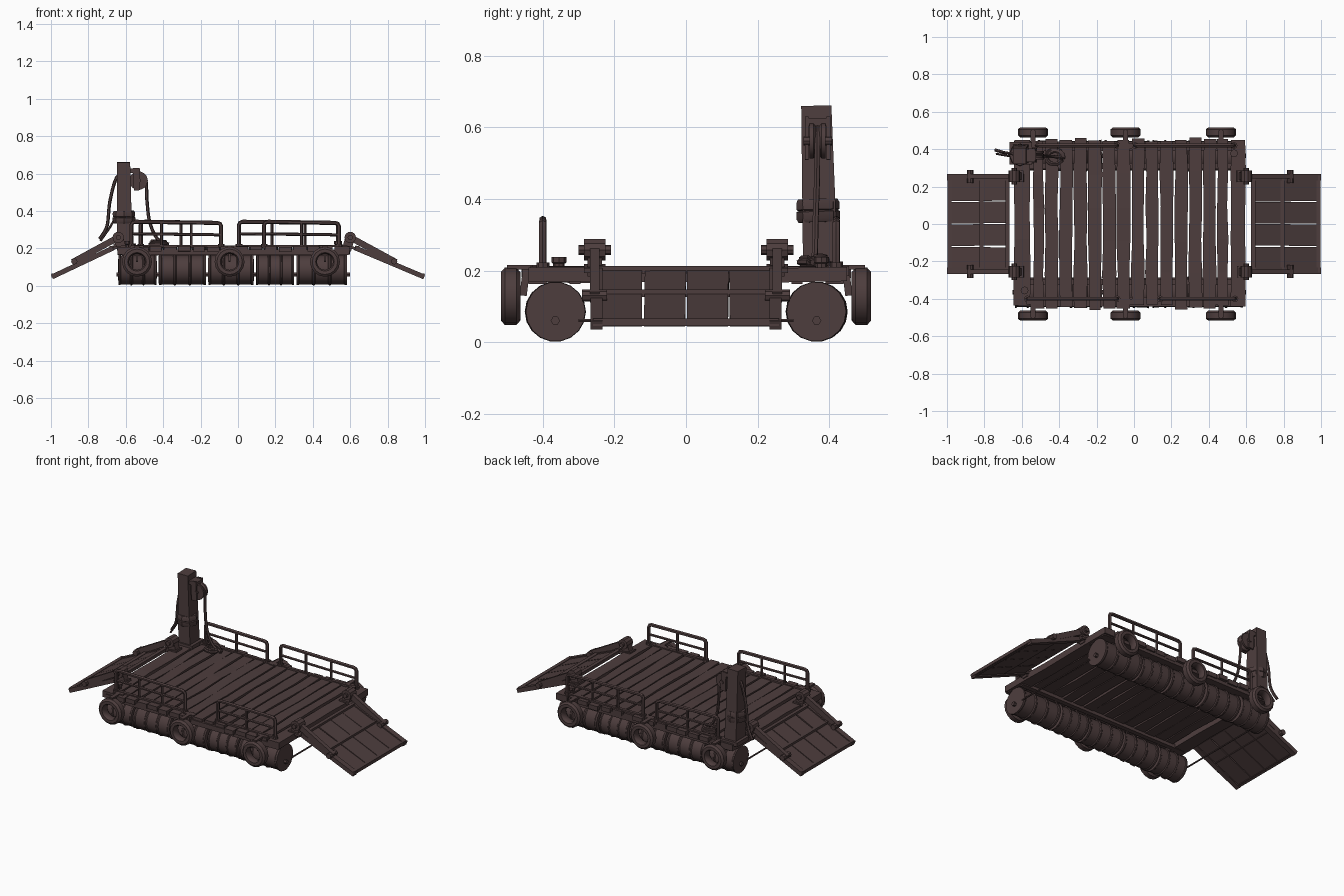
import bpy, bmesh, math, random
from mathutils import Vector, Matrix

if "Cube" in bpy.data.objects:
    bpy.data.objects.remove(bpy.data.objects["Cube"])
random.seed(4)
V = Vector

mat = bpy.data.materials.new("dark_weathered_brown")
mat.diffuse_color = (0.075, 0.047, 0.047, 1)
mat.use_nodes = True
mat.node_tree.nodes["Principled BSDF"].inputs["Base Color"].default_value = mat.diffuse_color


def add(name, bm, smooth=False):
    bmesh.ops.recalc_face_normals(bm, faces=bm.faces)
    me = bpy.data.meshes.new(name)
    bm.to_mesh(me)
    bm.free()
    me.materials.append(mat)
    for p in me.polygons:
        p.use_smooth = smooth
    ob = bpy.data.objects.new(name, me)
    bpy.context.collection.objects.link(ob)
    if smooth:
        bpy.context.view_layer.objects.active = ob
        ob.select_set(True)
        bpy.ops.object.shade_smooth_by_angle(angle=math.radians(35))
        ob.select_set(False)
    return ob


def frame(a, b, up=(0, 0, 1)):
    d = (V(b) - V(a)).normalized()
    if abs(d.dot(V(up))) > 0.99:
        up = (1, 0, 0)
    s = V(up).cross(d).normalized()
    return d, s, d.cross(s)


def loft(name, rings, closed=False, smooth=False):
    bm = bmesh.new()
    rs = [[bm.verts.new(p) for p in r] for r in rings]
    pairs = list(zip(rs, rs[1:])) + ([(rs[-1], rs[0])] if closed else [])
    for p, q in pairs:
        n = len(p)
        for i in range(n):
            bm.faces.new((p[i], p[(i + 1) % n], q[(i + 1) % n], q[i]))
    if not closed:
        bm.faces.new(rs[0])
        bm.faces.new(rs[-1])
    return add(name, bm, smooth)


def beam(name, a, b, w, h, taper=1.0):
    """Box from a to b, w sideways and h upwards, end scaled by taper."""
    d, s, u = frame(a, b)
    sq = ((-1, -1), (1, -1), (1, 1), (-1, 1))
    return loft(name, [[V(p) + s * i * w * k / 2 + u * j * h * k / 2 for i, j in sq]
                       for p, k in ((a, 1), (b, taper))])


def lathe(name, a, b, prof, n=16, closed=False, smooth=True):
    """Turn (fraction along a-b, radius) pairs about the axis a-b."""
    d, s, u = frame(a, b)
    return loft(name, [[V(a).lerp(V(b), t) + (s * math.cos(i * math.tau / n) + u * math.sin(i * math.tau / n)) * r
                        for i in range(n)] for t, r in prof], closed, smooth)


def cyl(name, a, b, r, n=10):
    return lathe(name, a, b, [(0, r), (1, r)], n)


def tube(name, pts, r, n=6):
    rings = []
    for i, p in enumerate(pts):
        d, s, u = frame(pts[max(i - 1, 0)], pts[min(i + 1, len(pts) - 1)], (0.13, 1, 0.07))
        rings.append([V(p) + (s * math.cos(k * math.tau / n) + u * math.sin(k * math.tau / n)) * r
                      for k in range(n)])
    return loft(name, rings, smooth=True)


def curve(pts, steps=5):
    """Catmull-Rom points through a short path."""
    q = [V(p) for p in pts]
    q = [q[0]] + q + [q[-1]]
    out = []
    for i in range(1, len(q) - 2):
        for k in range(steps):
            t = k / steps
            a, b, c, d = q[i - 1:i + 3]
            out.append(0.5 * (2 * b + (c - a) * t + (2 * a - 5 * b + 4 * c - d) * t * t + (3 * b - a - 3 * c + d) * t ** 3))
    return out + [q[-2]]


def plank(name, x0, x1, y0, y1, z0, z1, jit):
    rings = []
    for j in range(6):
        y = y0 + (y1 - y0) * j / 5
        l, r = x0 + random.uniform(0, jit), x1 - random.uniform(0, jit)
        dz = random.uniform(-0.003, 0.003)
        rings.append([(l, y, z0 + dz), (r, y, z0 + dz), (r, y, z1 + dz), (l, y, z1 + dz)])
    return loft(name, rings)


# deck planks, end boards and side beams
N = 14
edges = [-0.555 + 1.075 * i / N for i in range(N + 1)]
for i in range(N):
    plank("deck_plank", edges[i] + (0.014 if i == 0 else 0), edges[i + 1] - (0.014 if i == N - 1 else 0),
          -0.45 + random.uniform(-0.01, 0.02), 0.45 + random.uniform(-0.01, 0.015), 0.182, 0.21, 0.009)
plank("deck_end_board_left", -0.645, -0.552, -0.435, 0.45, 0.168, 0.208, 0.006)
plank("deck_end_board_right", 0.515, 0.6, -0.44, 0.45, 0.168, 0.208, 0.006)
for s in (-1, 1):
    beam("side_beam", (-0.62, s * 0.415, 0.178), (0.59, s * 0.415, 0.178), 0.05, 0.03)
    beam("inner_beam", (-0.62, s * 0.31, 0.175), (0.58, s * 0.31, 0.175), 0.03, 0.025)

# floating drums with raised ribs and end bungs
cuts = [-0.645, -0.43, -0.165, 0.09, 0.305, 0.59]
for s in (-1, 1):
    for x0, x1 in zip(cuts, cuts[1:]):
        R, j = 0.079, random.uniform(-0.004, 0.004)
        prof = [(0, 0.066), (0, R + 0.004), (0.04, R + 0.004), (0.06, R)]
        for c in (0.34, 0.66):
            prof += [(c - 0.035, R), (c - 0.015, R + 0.005), (c + 0.015, R + 0.005), (c + 0.035, R)]
        prof += [(0.94, R), (0.96, R + 0.004), (1, R + 0.004), (1, 0.066)]
        lathe("drum", (x0 + 0.007, s * 0.365 + j, 0.085), (x1 - 0.007, s * 0.365 - j, 0.085), prof, 18)
    cyl("drum_core_rod", (-0.65, s * 0.365, 0.06), (0.6, s * 0.365, 0.06), 0.013, 6)
for x in (-0.635, 0.585):
    cyl("drum_cross_rod", (x, -0.3, 0.06), (x, 0.3, 0.06), 0.005, 6)

# hanging tyre fenders with straps
for s in (-1, 1):
    for x in (-0.54, -0.045, 0.465):
        y = s * 0.49
        lathe("tyre", (x, y - 0.027, 0.128), (x, y + 0.027, 0.128),
              [(0, 0.05), (0, 0.068), (0.2, 0.08), (0.8, 0.08), (1, 0.068), (1, 0.05), (0.8, 0.043), (0.2, 0.043)],
              16, True)
        beam("tyre_strap", (x, s * 0.395, 0.209), (x, s * 0.5, 0.209), 0.025, 0.012)
        beam("tyre_strap_drop", (x, s * 0.445, 0.21), (x, s * 0.455, 0.13), 0.02, 0.012)
        beam("tyre_strap_cleat", (x - 0.035, s * 0.415, 0.207), (x + 0.035, s * 0.415, 0.207), 0.03, 0.016)

# guard rails
for y, x0, x1 in ((-0.4, -0.57, -0.09), (-0.4, 0.14, 0.54), (0.42, -0.52, -0.09), (0.42, 0.005, 0.535)):
    tube("rail_hoop", [(x0, y, 0.2), (x0, y, 0.325), (x0 + 0.006, y, 0.337), (x0 + 0.02, y, 0.342),
                       (x1 - 0.02, y, 0.336), (x1 - 0.006, y, 0.331), (x1, y, 0.319), (x1, y, 0.2)], 0.011)
    tube("rail_middle_bar", [(x0, y, 0.278), (x1, y, 0.272)], 0.008)
    n = 3 if x1 - x0 > 0.45 else 2
    for i in range(1, n):
        x = x0 + (x1 - x0) * i / n
        tube("rail_post", [(x, y, 0.2), (x, y, 0.338)], 0.008)
    for x in (x0, x1):
        cyl("rail_foot", (x, y, 0.205), (x, y, 0.222), 0.018, 8)
    beam("rail_kerb", (x0, y, 0.212), (x1, y, 0.212), 0.018, 0.012)

# sloping ramps with frame, planks, lifting arms and hinge hubs
for s, xi in ((1, 0.625), (-1, -0.665)):
    A, B = V((xi, 0, 0.203)), V((s * 0.995, 0, 0.047))
    d, side, up = frame(A, B)
    P = lambda t, y, h=0: A.lerp(B, t) + V((0, y, 0)) + up * h
    for i in range(4):
        y = -0.18 + i * 0.12
        beam("ramp_plank", P(0.01, y + random.uniform(-0.003, 0.003)), P(0.99, y), 0.115, 0.012)
    for y in (-0.25, 0.25):
        beam("ramp_side_bar", P(0, y), P(1, y), 0.034, 0.026)
    for t in (0.03, 0.45, 0.97):
        c = P(t, 0, 0.004)
        beam("ramp_cross_bar", c - V((0, 0.26, 0)), c + V((0, 0.26, 0)), 0.022, 0.02)
    hx = 0.6 if s > 0 else -0.64
    for y in (-0.255, 0.255):
        k = 1 if y > 0 else -1
        cyl("hinge_hub", (hx, y - 0.03, 0.258), (hx, y + 0.03, 0.258), 0.031, 10)
        cyl("hinge_pin", (hx, y - 0.045, 0.258), (hx, y + 0.045, 0.258), 0.014, 8)
        beam("hinge_bracket", (hx - s * 0.02, y, 0.19), (hx, y, 0.26), 0.04, 0.05)
        beam("ramp_arm", (hx - s * 0.01, y, 0.264), (hx + s * 0.245, y, 0.125), 0.026, 0.034)
        cyl("arm_bolt", (hx + s * 0.235, y - 0.035, 0.13), (hx + s * 0.235, y + 0.035, 0.13), 0.017, 8)
        beam("hinge_plate", (hx - s * 0.05, y, 0.212), (hx + s * 0.03, y, 0.2), 0.06, 0.014)

# mooring mast with band and foot
beam("mast", (-0.605, 0.376, 0.2), (-0.612, 0.364, 0.66), 0.098, 0.082, 0.86)
lathe("mast_band", (-0.609, 0.37, 0.335), (-0.61, 0.368, 0.4),
      [(0, 0.056), (0.15, 0.061), (0.45, 0.061), (0.5, 0.055), (0.55, 0.06), (0.85, 0.06), (1, 0.055)], 8)
beam("mast_foot", (-0.605, 0.378, 0.2), (-0.605, 0.378, 0.225), 0.12, 0.12)

# pulley block
lathe("pulley_wheel", (-0.532, 0.345, 0.562), (-0.532, 0.39, 0.562),
      [(0, 0.05), (0.25, 0.05), (0.5, 0.036), (0.75, 0.05), (1, 0.05)], 14)
for y in (0.337, 0.398):
    beam("pulley_cheek", (-0.54, y, 0.51), (-0.545, y, 0.63), 0.01, 0.034)
beam("pulley_bracket", (-0.6, 0.367, 0.615), (-0.525, 0.367, 0.615), 0.07, 0.022)
cyl("pulley_axle", (-0.532, 0.328, 0.562), (-0.532, 0.408, 0.562), 0.013, 8)

# ropes and coil
tube("rope_to_deck", curve([(-0.545, 0.367, 0.605), (-0.495, 0.367, 0.57), (-0.487, 0.366, 0.46), (-0.472, 0.362, 0.34),
                            (-0.43, 0.36, 0.25), (-0.37, 0.355, 0.222)]), 0.009)
tube("rope_outboard", curve([(-0.59, 0.37, 0.61), (-0.648, 0.375, 0.58), (-0.685, 0.38, 0.45), (-0.7, 0.383, 0.32),
                             (-0.74, 0.395, 0.25)]), 0.009)
tube("rope_tail", curve([(-0.65, 0.36, 0.38), (-0.68, 0.365, 0.32), (-0.735, 0.375, 0.24)]), 0.006)
tube("rope_coil", [(-0.425 + (0.05 - 0.006 * t) * math.cos(t * math.tau), 0.357 + (0.045 - 0.006 * t) * math.sin(t * math.tau),
                    0.217 + 0.009 * t) for t in [i / 14 for i in range(36)]], 0.009)

# deck bollards
for x, y in ((-0.585, -0.355), (0.535, 0.378)):
    lathe("bollard", (x, y, 0.2), (x, y, 0.238), [(0, 0.016), (0.5, 0.016), (0.6, 0.021), (1, 0.021)], 8)
